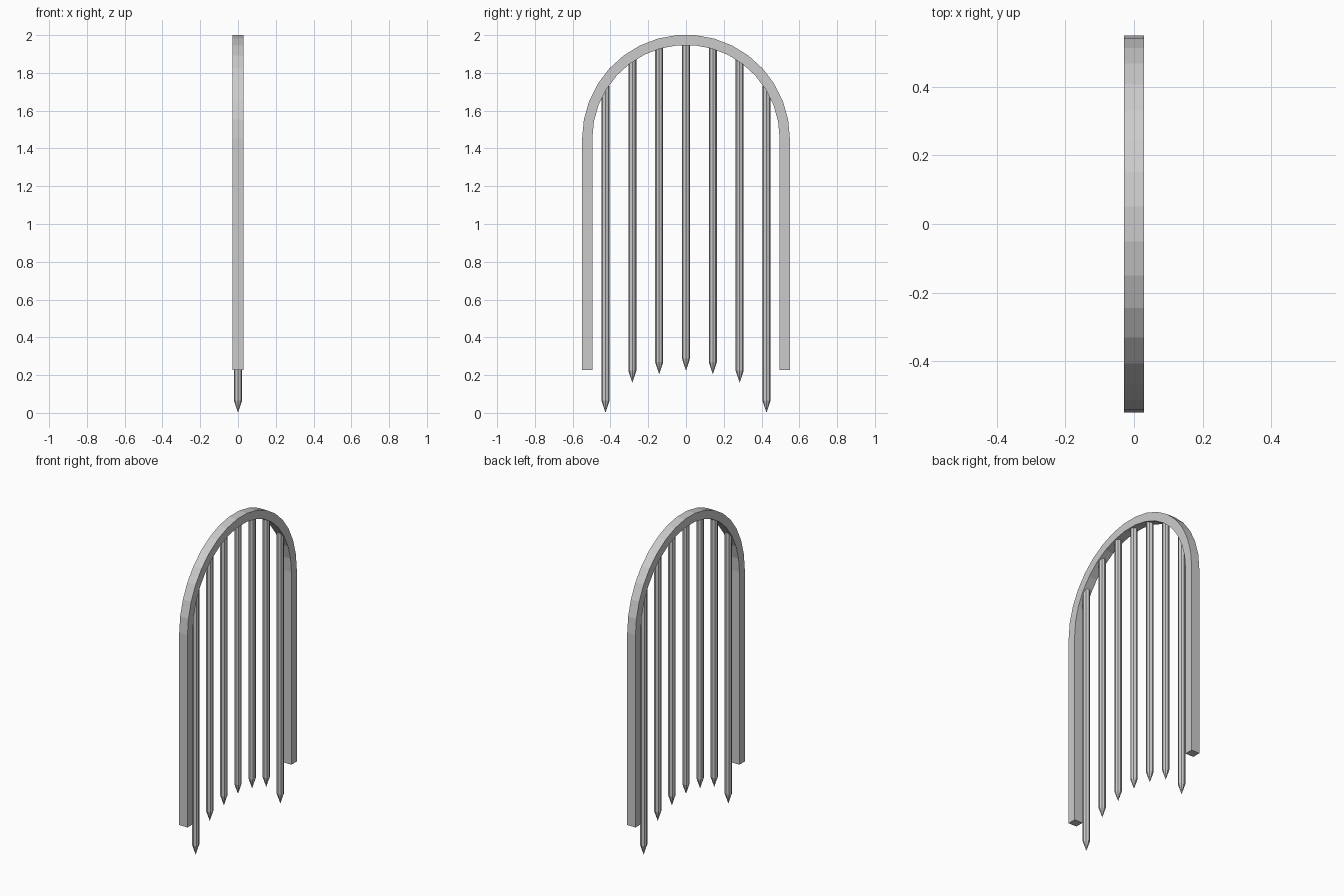
import bpy, bmesh, math

if "Cube" in bpy.data.objects:
    bpy.data.objects.remove(bpy.data.objects["Cube"])

R_OUT, R_IN, SPRING, BOTTOM, HALF = 0.55, 0.496, 1.452, 0.228, 0.029
SEGS = 17


def finish(bm, name):
    bmesh.ops.recalc_face_normals(bm, faces=bm.faces)
    mesh = bpy.data.meshes.new(name)
    bm.to_mesh(mesh)
    bm.free()
    obj = bpy.data.objects.new(name, mesh)
    bpy.context.collection.objects.link(obj)
    return obj


# Arched frame: a rectangular section swept up one leg, over the arch, down the other
def arch_frame():
    path = [(1, 0, BOTTOM)]
    for i in range(SEGS + 1):
        a = math.pi * i / SEGS
        path.append((math.cos(a), math.sin(a), SPRING))
    path.append((-1, 0, BOTTOM))
    bm = bmesh.new()
    rings = []
    for c, s, z in path:
        rings.append([bm.verts.new((x, r * c, z + r * s)) for x, r in
                      ((-HALF, R_OUT), (HALF, R_OUT), (HALF, R_IN), (-HALF, R_IN))])
    for a, b in zip(rings, rings[1:]):
        for k in range(4):
            n = (k + 1) % 4
            bm.faces.new((a[k], a[n], b[n], b[k]))
    bm.faces.new(rings[0])
    bm.faces.new(rings[-1])
    finish(bm, "arch_frame")


# Round bar with a pointed lower end
def spiked_bar(name, y, tip, length=1.73, radius=0.0215, point=0.065, sides=8):
    bm = bmesh.new()
    rings = []
    for z in (tip + point, tip + length):
        rings.append([bm.verts.new((radius * math.cos(2 * math.pi * k / sides),
                                    y + radius * math.sin(2 * math.pi * k / sides), z))
                      for k in range(sides)])
    apex = bm.verts.new((0, y, tip))
    low, high = rings
    for k in range(sides):
        n = (k + 1) % sides
        bm.faces.new((low[k], low[n], high[n], high[k]))
        bm.faces.new((apex, low[n], low[k]))
    bm.faces.new(high)
    finish(bm, name)


arch_frame()

# Centre bar, then mirrored pairs stepping outward
spiked_bar("bar_centre", 0, 0.224)
for i, tip in enumerate((0.205, 0.16, 0.0), start=1):
    for side, label in ((-1, "left"), (1, "right")):
        spiked_bar(f"bar_{label}_{i}", side * 0.142 * i, tip)
